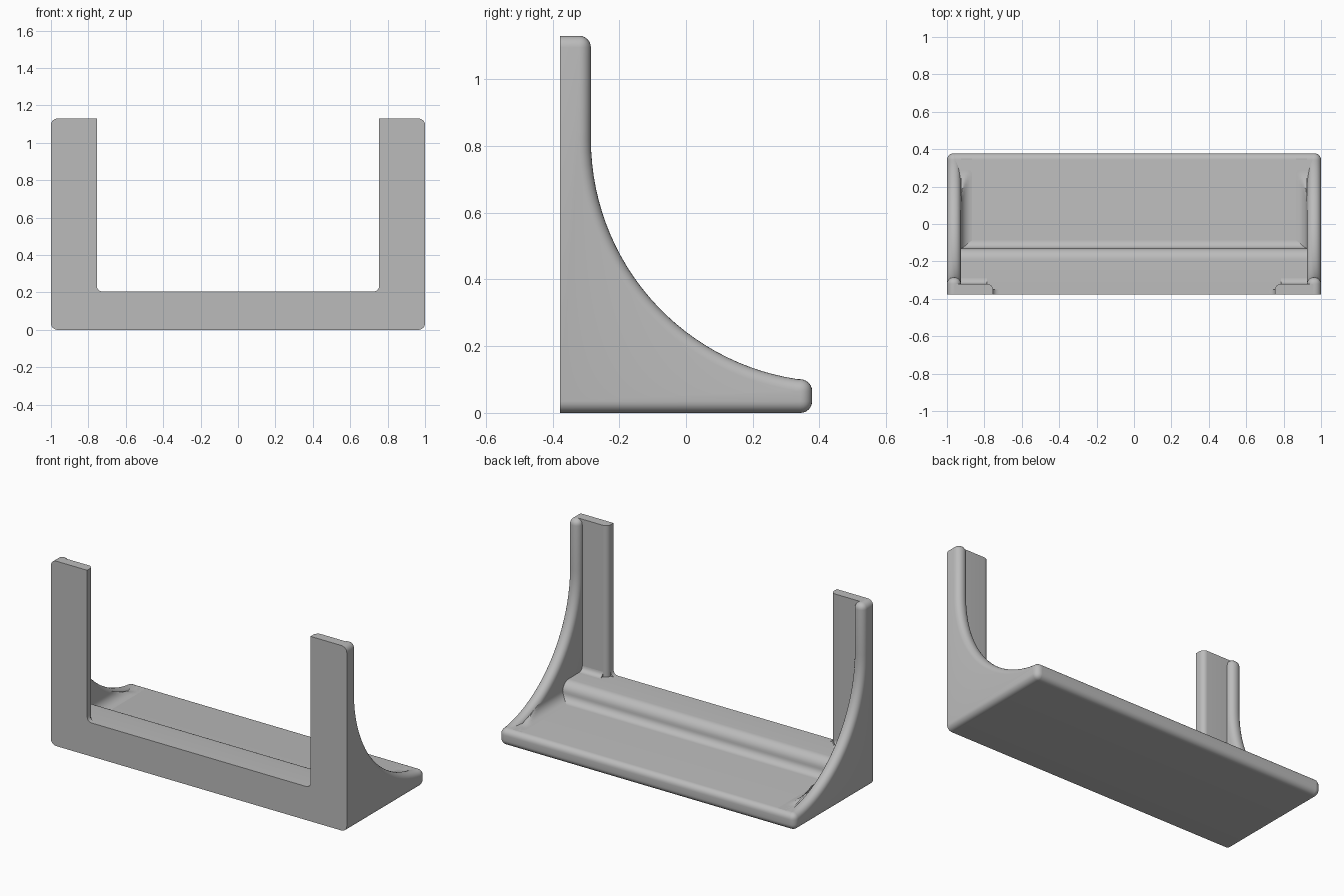
import bpy, bmesh, math
from mathutils import Vector

cube = bpy.data.objects.get("Cube")
if cube:
    bpy.data.objects.remove(cube, do_unlink=True)

grey = bpy.data.materials.new("plain grey")
grey.use_nodes = True
grey.diffuse_color = (0.5, 0.5, 0.5, 1)
grey.node_tree.nodes["Principled BSDF"].inputs["Base Color"].default_value = (0.5, 0.5, 0.5, 1)

FRONT, BACK = -0.378, 0.378
FLOOR, LEDGE, TOP = 0.10, 0.205, 1.13
INNER, ROUND, COVE = 0.925, 0.035, 0.06
SWEEP_Y, SWEEP_Z, SWEEP_R = 0.442, 0.82, 0.727


def arc(cx, cy, r, start, end, steps=8):
    angles = [math.radians(start + (end - start) * i / steps) for i in range(steps + 1)]
    return [(cx + r * math.cos(a), cy + r * math.sin(a)) for a in angles]


def finish(name, bm, mirror=False):
    bmesh.ops.recalc_face_normals(bm, faces=bm.faces)
    mesh = bpy.data.meshes.new(name)
    bm.to_mesh(mesh)
    bm.free()
    mesh.materials.append(grey)
    obj = bpy.data.objects.new(name, mesh)
    bpy.context.collection.objects.link(obj)
    if mirror:
        obj.modifiers.new("Mirror", 'MIRROR').use_mirror_merge = False
    bpy.ops.object.select_all(action='DESELECT')
    obj.select_set(True)
    bpy.context.view_layer.objects.active = obj
    bpy.ops.object.shade_smooth_by_angle(angle=math.radians(30))
    return obj


def prism(points, axis, low, high):
    """Extrude a profile of the two other axes along the given axis."""
    bm = bmesh.new()

    def place(p):
        co = list(p)
        co.insert(axis, low)
        return bm.verts.new(co)

    face = bm.faces.new([place(p) for p in points])
    out = bmesh.ops.extrude_face_region(bm, geom=[face])
    shift = Vector((0, 0, 0))
    shift[axis] = high - low
    bmesh.ops.translate(bm, vec=shift, verts=[g for g in out["geom"] if isinstance(g, bmesh.types.BMVert)])
    bmesh.ops.recalc_face_normals(bm, faces=bm.faces)
    return bm


def round_edges(bm, rule):
    edges = [e for e in bm.edges if e.calc_face_angle(0) > math.radians(30) and rule(e)]
    bmesh.ops.bevel(bm, geom=edges, offset=ROUND, segments=6, profile=0.5,
                    affect='EDGES', clamp_overlap=False)


# Side brackets with a sweeping edge, rounded everywhere but at the flat front
profile = [(FRONT, 0), (FRONT, TOP), (SWEEP_Y - SWEEP_R, TOP)]
profile += arc(SWEEP_Y, SWEEP_Z, SWEEP_R, 180, 261.5, 28)
profile += [(BACK, FLOOR), (BACK, 0)]
bm = prism(profile, 0, INNER, 1)
round_edges(bm, lambda e: not all(abs(v.co.y - FRONT) < 1e-4 for v in e.verts))
finish("side_brackets", bm, True)

# Base with a raised front ledge that rolls down to the floor
profile = [(FRONT, 0), (FRONT, LEDGE)]
profile += arc(-0.19, LEDGE - 0.06, 0.06, 90, 0)
profile += arc(-0.085, FLOOR + 0.045, 0.045, 180, 270)
profile += [(BACK, FLOOR), (BACK, 0)]
edge_x = 1 - ROUND
bm = prism(profile, 0, -edge_x, edge_x)
round_edges(bm, lambda e: all(abs(v.co.y - BACK) < 1e-4 for v in e.verts)
            and abs(e.verts[0].co.x - e.verts[1].co.x) > 1)
finish("base", bm)

# Front posts with a rounded inner back edge
post_x, post_y, small = 0.755, -0.32, 0.03
profile = [(edge_x, FRONT), (post_x, FRONT)]
profile += arc(post_x + small, post_y - small, small, 180, 90, 6) + [(edge_x, post_y)]
finish("front_posts", prism(profile, 2, FLOOR, TOP), True)

# Small coves where the posts meet the ledge
cove = [(post_x + 0.01, LEDGE - 0.01), (post_x - small, LEDGE - 0.01)]
cove += arc(post_x - small, LEDGE + small, small, 270, 360, 6)
cove += [(post_x + 0.01, LEDGE + small)]
finish("post_side_coves", prism(cove, 1, FRONT, post_y - small), True)
cove = [(post_y - 0.01, LEDGE - 0.01), (post_y + small, LEDGE - 0.01)]
cove += arc(post_y + small, LEDGE + small, small, 270, 180, 6)
cove += [(post_y - 0.01, LEDGE + small)]
finish("post_back_coves", prism(cove, 0, post_x + small, INNER + 0.01), True)

# Coves between floor and brackets, fading out as the brackets drop
bm = bmesh.new()
rows = []
steps = 24
for i in range(steps + 1):
    y = -0.13 + (0.35 + 0.13) * i / steps
    height = SWEEP_Z - math.sqrt(SWEEP_R ** 2 - (y - SWEEP_Y) ** 2)
    limit = max(FLOOR, height - 0.012)
    row = arc(INNER - COVE, FLOOR + COVE, COVE, 270, 360, 8)
    rows.append([bm.verts.new((x, y, min(z, limit))) for x, z in row])
for a, b in zip(rows, rows[1:]):
    for j in range(len(a) - 1):
        bm.faces.new((a[j], a[j + 1], b[j + 1], b[j]))
bm.normal_update()
obj = finish("floor_coves", bm, True)
if obj.data.polygons[0].normal.z < 0:
    obj.data.flip_normals()
